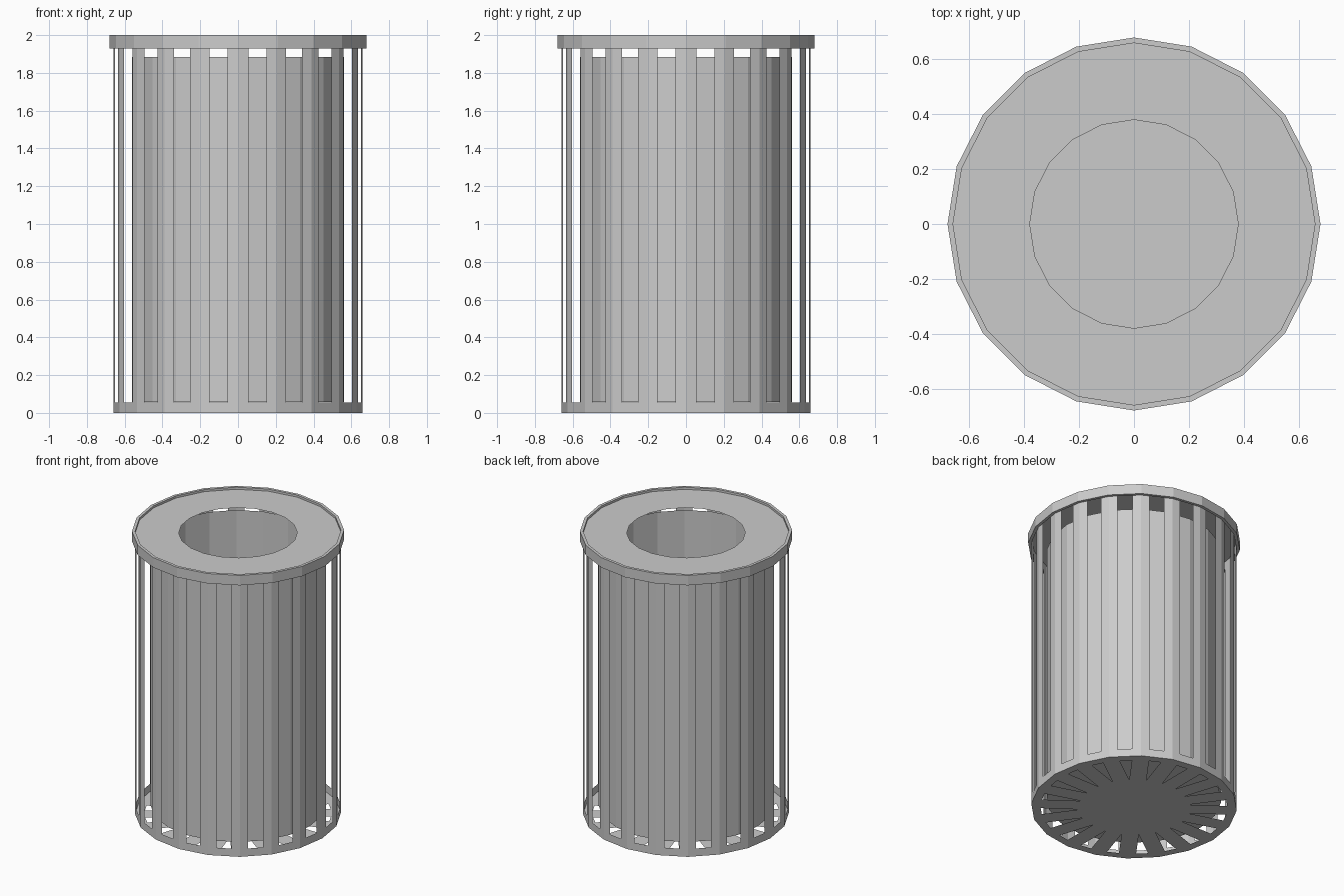
import bpy, bmesh, math
from mathutils import Matrix

if "Cube" in bpy.data.objects:
    bpy.data.objects.remove(bpy.data.objects["Cube"])

SIDES = 20


def add_object(name, bm):
    mesh = bpy.data.meshes.new(name)
    bm.to_mesh(mesh)
    bm.free()
    obj = bpy.data.objects.new(name, mesh)
    bpy.context.collection.objects.link(obj)
    return obj


def lathe(name, profile, closed=False, cap_start=False):
    """Revolve (radius, z) points into a faceted shell."""
    bm = bmesh.new()
    rings = []
    for r, z in profile:
        rings.append([bm.verts.new((r * math.cos(2 * math.pi * i / SIDES),
                                    r * math.sin(2 * math.pi * i / SIDES), z))
                      for i in range(SIDES)])
    pairs = list(zip(rings, rings[1:]))
    if closed:
        pairs.append((rings[-1], rings[0]))
    for a, b in pairs:
        for i in range(SIDES):
            j = (i + 1) % SIDES
            bm.faces.new((a[i], a[j], b[j], b[i]))
    if cap_start:
        bm.faces.new(rings[0][::-1])
    bmesh.ops.recalc_face_normals(bm, faces=bm.faces)
    return add_object(name, bm)


# Slotted cage: every wall and floor facet is inset and opened up
CAGE_TOP = 1.985
bm = bmesh.new()
bmesh.ops.create_cone(bm, cap_ends=True, cap_tris=True, segments=SIDES,
                      radius1=0.66, radius2=0.66, depth=CAGE_TOP,
                      matrix=Matrix.Translation((0, 0, CAGE_TOP / 2)))
bm.normal_update()
top = [f for f in bm.faces if f.normal.z > 0.9]
bmesh.ops.delete(bm, geom=top, context='FACES')
panels = list(bm.faces)
bmesh.ops.inset_individual(bm, faces=panels, thickness=0.055, use_even_offset=True)
bmesh.ops.delete(bm, geom=panels, context='FACES')
add_object("slotted_cage", bm)

# Flat lid with the round opening
lathe("lid_ring", [(0.66, CAGE_TOP), (0.38, CAGE_TOP)])

# Raised band around the top edge
lathe("top_rim", [(0.66, 1.93), (0.68, 1.93), (0.68, 2.0), (0.66, 2.0)], closed=True)

# Inner bin, open at the top and lifted off the slotted floor
lathe("inner_bin", [(0.56, 0.058), (0.56, 1.885)], cap_start=True)
